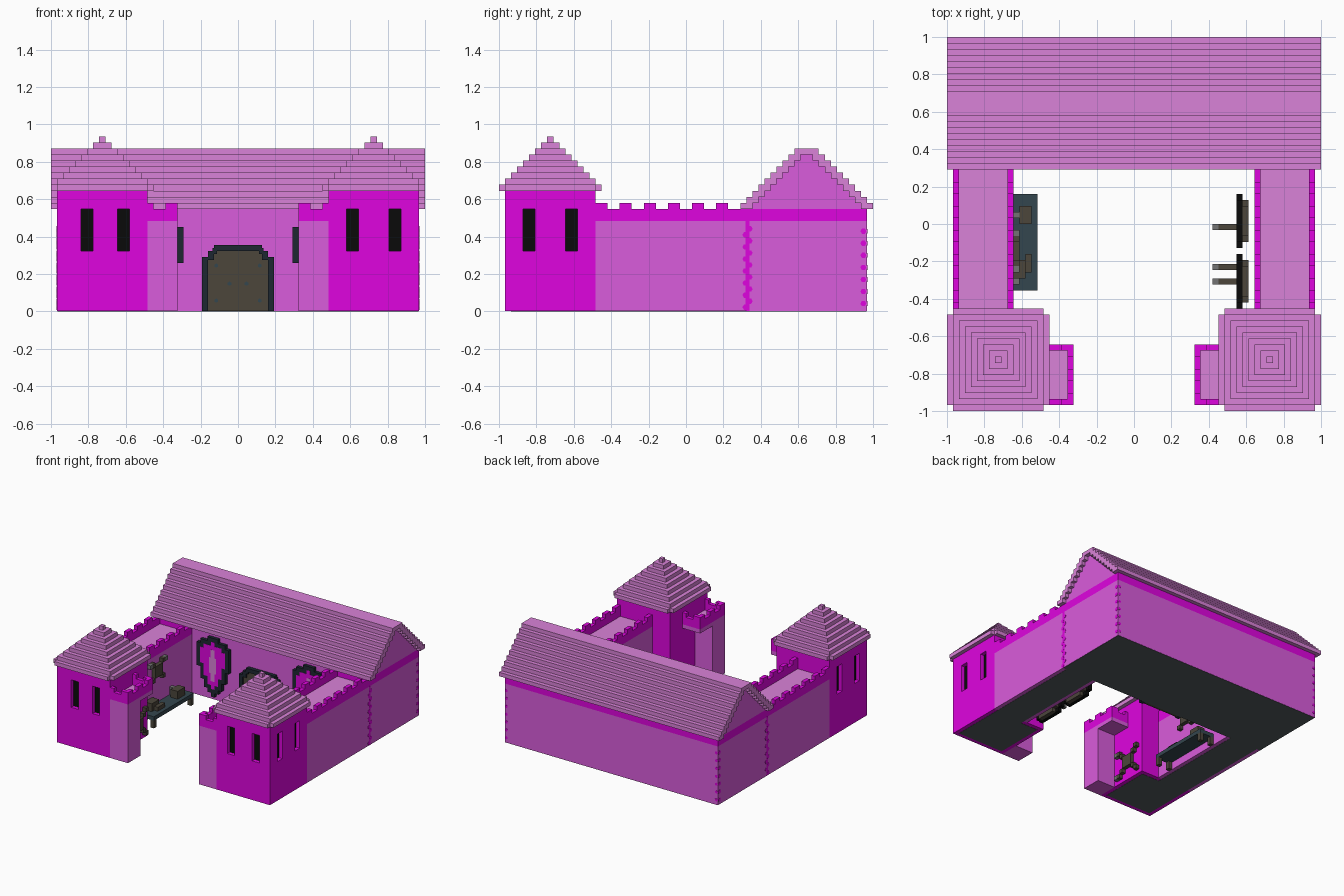
import bpy, bmesh, math
from mathutils import Matrix, Vector

cube = bpy.data.objects.get("Cube")
if cube:
    bpy.data.objects.remove(cube, do_unlink=True)

U = 1 / 31  # one building block


def material(name, rgb):
    lin = [((c / 255 + 0.055) / 1.055) ** 2.4 if c > 10 else c / 255 / 12.92 for c in rgb]
    m = bpy.data.materials.new(name)
    m.use_nodes = True
    m.diffuse_color = (*lin, 1)
    m.node_tree.nodes["Principled BSDF"].inputs["Base Color"].default_value = (*lin, 1)
    return m


MAGENTA = material("magenta_stone", (223, 5, 223))
ORCHID = material("orchid_plaster", (218, 92, 220))
LILAC = material("lilac_tiles", (218, 130, 216))
DARK_SLATE = material("dark_slate", (29, 39, 49))
SLATE = material("slate_blue", (52, 70, 78))
BROWN = material("brown_wood", (76, 70, 59))
BLACK = material("black", (9, 10, 9))
CHARCOAL = material("charcoal_floor", (84, 92, 94))
GREY = material("grey_metal", (116, 116, 116))


def finish(name, mat, bm):
    me = bpy.data.meshes.new(name)
    bm.to_mesh(me)
    bm.free()
    me.materials.append(mat)
    bpy.context.collection.objects.link(bpy.data.objects.new(name, me))


def part(name, mat, boxes, mirror=False):
    """Boxes given as x0, x1, y0, y1, z0, z1 in blocks, optionally mirrored in x."""
    if mirror:
        boxes = boxes + [(-b[1], -b[0], *b[2:]) for b in boxes]
    bm = bmesh.new()
    for x0, x1, y0, y1, z0, z1 in boxes:
        z0 = z0 if mat is CHARCOAL else max(z0, 0.05)
        mid = Vector((x0 + x1, y0 + y1, z0 + z1)) * U / 2
        size = Matrix.Diagonal(((x1 - x0) * U, (y1 - y0) * U, (z1 - z0) * U, 1))
        bmesh.ops.create_cube(bm, size=1, matrix=Matrix.Translation(mid) @ size)
    finish(name, mat, bm)


def studs(name, mat, points, axis, radius):
    """Thin six-sided dots lying on a wall that faces along the axis."""
    turn = Matrix.Rotation(math.pi / 2, 4, 'Y' if axis == 'X' else 'X')
    bm = bmesh.new()
    for p in points:
        bmesh.ops.create_cone(bm, cap_ends=True, segments=6, radius1=radius * U, radius2=radius * U,
                              depth=0.004, matrix=Matrix.Translation(Vector(p) * U) @ turn)
    finish(name, mat, bm)


def crossed(x, y, z, n):
    """Blocks along both diagonals of an n by n square on a side wall."""
    return [(x, x + 1, y + k, y + k + 1, z + d, z + d + 1) for k in range(n) for d in {k, n - 1 - k}]


# Dark underside
part("ground_floor", CHARCOAL, [(-29.95, 29.95, 10.05, 29.95, 0, 0.1)])
part("wing_floor", CHARCOAL, [(21, 29, -16, 10.1, 0, 0.1), (16, 29, -29, -16, 0, 0.1)], True)

# Great hall with stepped gables and roof
part("hall_walls", ORCHID, [(-30, 30, 10, 30, 0, 15), (-20, 20, 9.95, 11, 15, 17)]
     + [(-30, 30, 11 + k, 29 - k, 17 + k, 18 + k) for k in range(9)])
part("hall_band", MAGENTA, [(-30, 30, 10, 30, 15, 17)])
part("hall_roof", LILAC, [b for k in range(10) for b in
     ((-31, 31, 9 + k, 11 + k, 17 + k, 18 + k), (-31, 31, 29 - k, 31 - k, 17 + k, 18 + k))])

# Side wings with battlements
part("wing_walls", ORCHID, [(20, 30, -15, 10, 0, 15)], True)
part("wing_walkway", LILAC, [(21, 29, -15, 10, 14.9, 15.2)], True)
part("wing_parapet", MAGENTA, [b for x in (20, 29) for b in
     [(x, x + 1, -15, 10, 15, 17)] + [(x, x + 1, y, y + 2, 17, 18) for y in range(-15, 9, 4)]], True)

# Gate buttresses with an overhanging walkway behind
part("gate_buttress", ORCHID, [(10, 15, -30, -25, 0, 15), (10, 15, -25, -20, 14, 15)], True)
part("gate_walkway", LILAC, [(11, 15, -29, -21, 14.9, 15.2)], True)
part("gate_parapet", MAGENTA,
     [(10, 15, -30, -29, 15, 17), (10, 15, -21, -20, 15, 17), (10, 11, -29, -21, 15, 17)]
     + [(10, 11, y, y + 2, 17, 18) for y in (-30, -26, -22)]
     + [(x0, x1, y, y + 1, 17, 18) for y in (-30, -21) for x0, x1 in ((11, 12), (14, 15))], True)

# Corner towers: wall strips leave window slits open to a black core
for name, x0, outer, slits in (("right", -30, -30, (-26, -20)), ("left", 15, 29, (18, 25))):
    x1 = x0 + 15
    inner = x1 - 1 if outer == x0 else x0
    walls = [(x0, x1, -30, -15, 0, 10), (x0, x1, -30, -15, 17, 20),
             (x0, x1, -16, -15, 10, 17), (inner, inner + 1, -30, -15, 10, 17)]
    a, b = slits
    walls += [(s, e, -30, -29, 10, 17) for s, e in ((x0, a), (a + 2, b), (b + 2, x1))]
    walls += [(outer, outer + 1, s, e, 10, 17) for s, e in ((-30, -27), (-25, -20), (-18, -15))]
    part(name + "_tower", MAGENTA, walls)
    part(name + "_window_dark", BLACK, [(x0 + 1, x1 - 1, -29, -16, 10, 17)])
part("tower_roofs", LILAC,
     [(14, 31, -30, -15, 20, 21), (15, 30, -31, -14, 20, 21)]
     + [(14 + k, 31 - k, -31 + k, -14 - k, 20 + k, 21 + k) for k in range(1, 9)], True)

# Toothed corner stones
side = [(s * 30, 29.4, 1.3 + 2 * k) for s in (-1, 1) for k in range(7)]
side += [(s * 30, 10.2 + (0.35 if k % 2 else -0.35), 0.7 + k) for s in (-1, 1) for k in range(14)]
studs("side_corner_stones", MAGENTA, side, 'X', 0.5)
part("side_joint", MAGENTA, [(29.5, 30.04, 9.9, 10.5, 0, 15)], True)
studs("back_corner_stones", MAGENTA,
      [(s * 29.6, 30, 1.3 + 2 * k) for s in (-1, 1) for k in range(7)], 'Y', 0.4)

# Arched hall door
part("door_frame", DARK_SLATE,
     [(5, 6, 9, 10, 0, 9), (4, 5, 9, 10, 8.5, 10), (3.5, 4.2, 9, 10, 9.5, 10.5)], True)
part("door_lintel", DARK_SLATE, [(-4, 4, 9, 10, 10, 11)])
part("door", BROWN, [(-5, 5, 9.4, 10, 0, 9), (-4.2, 4.2, 9.4, 10, 9, 10)])
studs("door_studs", SLATE, [(s * x, 9.4, z) for s in (-1, 1)
      for x, z in ((3.6, 7.6), (1.4, 4.6), (3.6, 1.8))], 'Y', 0.35)

# Wall shields: half-widths per row from the tip upward
ROWS = [0.5, 1.5, 2.5, 2.5, 3.5, 3.5, 3.5, 4.5, 4.5, 4.5, 4.5, 4.5, 4.5, 3.5, 1.5]
FIELD = [min(ROWS[i - 1:i + 2]) - 1 for i in range(1, len(ROWS) - 1)]


def shield(name, mat, rows, bottom, front):
    part(name, mat, [(13.5 - w, 13.5 + w, front, 10, bottom + i, bottom + i + 1)
                     for i, w in enumerate(rows) if w > 0], True)


shield("shield_rim", DARK_SLATE, ROWS, 1, 9.1)
shield("shield_field", MAGENTA, FIELD, 2, 9.05)
part("shield_emblem", LILAC, [(12.5, 14.5, 9.02, 9.5, 7, 11), (13, 14, 9.02, 9.5, 5, 13)], True)

# Practice targets with arrows by the left wing
rims, backs, shafts, tips = [], [], [], []
for y in (-4, -14):
    rims += [(17, 18, y, y + 9, 1, 8), (17, 18, y + 1, y + 8, 0, 9)]
    backs += [(18, 19, y + 1, y + 8, 1, 8), (18, 19, y + 2, y + 7, 0, 9)]
for y, z in ((-1, 5), (-7.6, 6), (-10, 4)):
    shafts.append((14, 17, y, y + 1, z, z + 1))
    tips.append((13, 14, y, y + 1, z, z + 1))
part("target_rims", BLACK, rims)
part("target_backs", BROWN, backs)
part("arrow_shafts", BROWN, shafts)
part("arrow_ends", GREY, tips)

# Work table by the right wing
part("table_top", SLATE, [(-20, -16, -11, 5, 2, 3)])
part("table_legs", BROWN, [(x, x + 1, y, y + 1, 0, 2) for x in (-20, -17) for y in (-11, 4)])
part("table_tools", BROWN, [(-19, -17, 0, 3, 3, 5), (-20, -18, -9, -6, 3, 5), (-18, -17, -8, -5, 3, 4)])
part("table_metal", GREY, [(-20, -19, 1, 2, 3, 5), (-20, -19, -10, -9, 3, 4)])

# Crossed tools on the wing wall and on the tower wall
part("wing_tools", BROWN, crossed(-20, -7, 9, 5) + [(-20, -19, -6, -3, 10, 13)])
part("wing_tool_heads", GREY, [(-20, -19, -8, -7, 13, 14), (-20, -19, -2, -1, 13, 14)])
part("tower_tools", BROWN, crossed(-15, -23, 1, 7) + [(-15, -14, -21, -18, 3, 6)])
part("tower_tool_heads", GREY, [(-15, -14, -24, -23, 7, 8), (-15, -14, -24, -23, 1, 2)])
